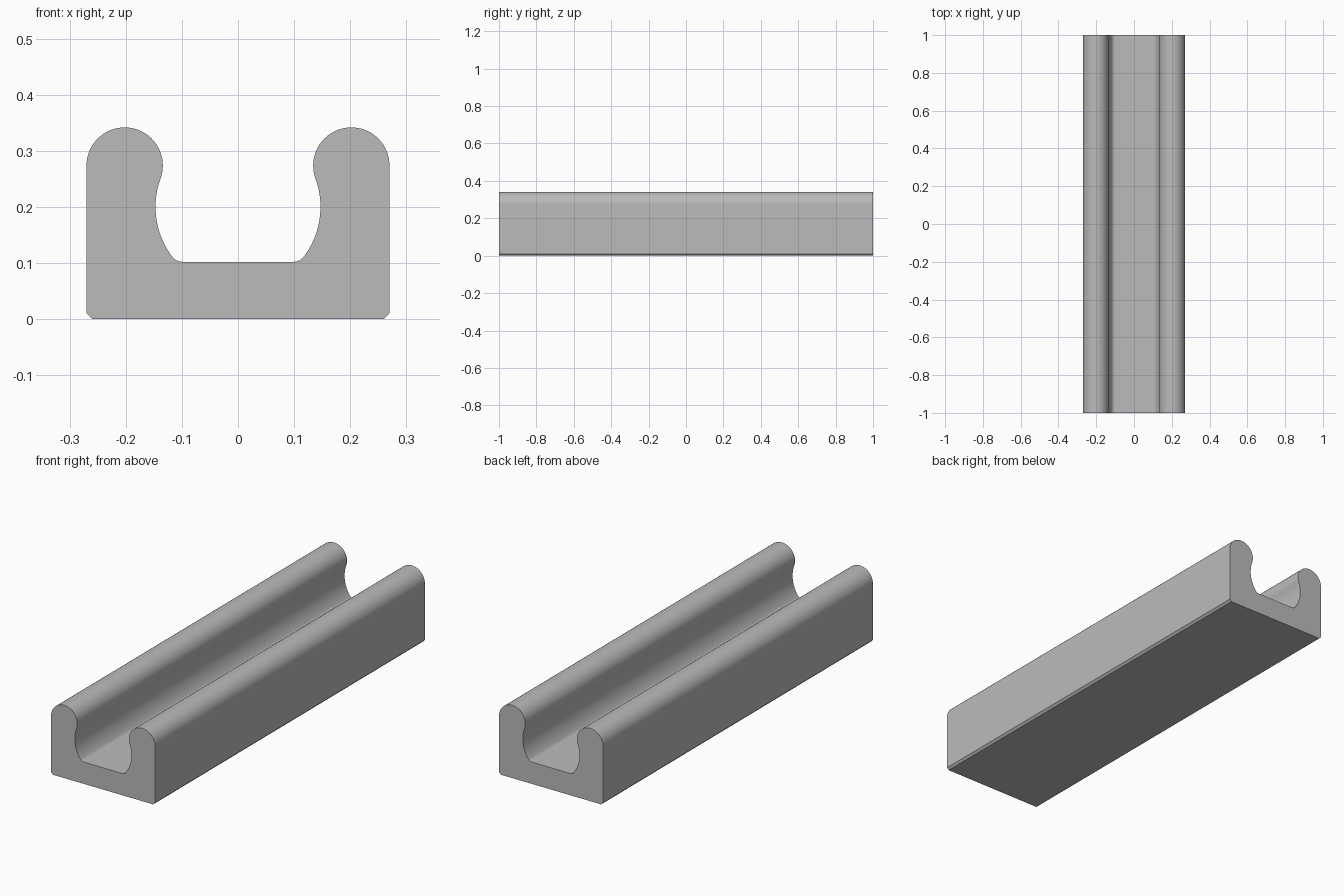
import bpy, bmesh
from math import sin, cos, atan2, sqrt, radians, pi
from mathutils import Vector

cube = bpy.data.objects.get("Cube")
if cube:
    bpy.data.objects.remove(cube, do_unlink=True)

HALF_WIDTH, HALF_LENGTH, CHAMFER = 0.27, 1.0, 0.01
FLOOR = 0.102
LIP_R, GROOVE_R, FILLET_R = 0.068, 0.147, 0.025
GROOVE_Z = 0.2


def arc(cx, cz, radius, start, end, steps):
    """Points on a circle from the start angle to the end angle."""
    angles = [start + (end - start) * i / steps for i in range(steps + 1)]
    return [(cx + radius * cos(a), cz + radius * sin(a)) for a in angles]


# Lip and groove circles touch, so the wall runs smoothly from one to the other
lip_x = HALF_WIDTH - LIP_R
lip_z = GROOVE_Z + sqrt((LIP_R + GROOVE_R) ** 2 - lip_x ** 2)
touch = atan2(lip_z - GROOVE_Z, lip_x)
# Fillet circle sits inside the groove circle and rests on the floor
fillet_z = FLOOR + FILLET_R
fillet_x = sqrt((GROOVE_R - FILLET_R) ** 2 - (GROOVE_Z - fillet_z) ** 2)
dip = atan2(fillet_z - GROOVE_Z, fillet_x)

# Left half of the cross-section, from the underside up and over to the floor
half = [(HALF_WIDTH - CHAMFER, 0), (HALF_WIDTH, CHAMFER)]
half += arc(lip_x, lip_z, LIP_R, 0, pi + touch, 40)
half += arc(0, GROOVE_Z, GROOVE_R, touch, dip, 20)[1:]
half += arc(fillet_x, fillet_z, FILLET_R, dip, -pi / 2, 10)[1:]
profile = half + [(-x, z) for x, z in reversed(half)]

# Extrude the cross-section along the rail
bm = bmesh.new()
front = bm.faces.new([bm.verts.new((x, -HALF_LENGTH, z)) for x, z in profile])
swept = bmesh.ops.extrude_face_region(bm, geom=[front], use_keep_orig=True)
back = [v for v in swept["geom"] if isinstance(v, bmesh.types.BMVert)]
bmesh.ops.translate(bm, verts=back, vec=Vector((0, 2 * HALF_LENGTH, 0)))
bmesh.ops.recalc_face_normals(bm, faces=bm.faces)
mesh = bpy.data.meshes.new("channel_rail")
bm.to_mesh(mesh)
bm.free()

rail = bpy.data.objects.new("channel_rail", mesh)
bpy.context.collection.objects.link(rail)

# Plain grey
grey = bpy.data.materials.new("grey")
grey.use_nodes = True
colour = (0.5, 0.5, 0.5, 1)
grey.diffuse_color = colour
grey.node_tree.nodes["Principled BSDF"].inputs["Base Color"].default_value = colour
mesh.materials.append(grey)

# Smooth curves, crisp ends and chamfers, flat-looking walls
bpy.ops.object.select_all(action="DESELECT")
rail.select_set(True)
bpy.context.view_layer.objects.active = rail
bpy.ops.object.shade_smooth_by_angle(angle=radians(30))
flatten = rail.modifiers.new("flat_walls", "WEIGHTED_NORMAL")
flatten.keep_sharp = True
